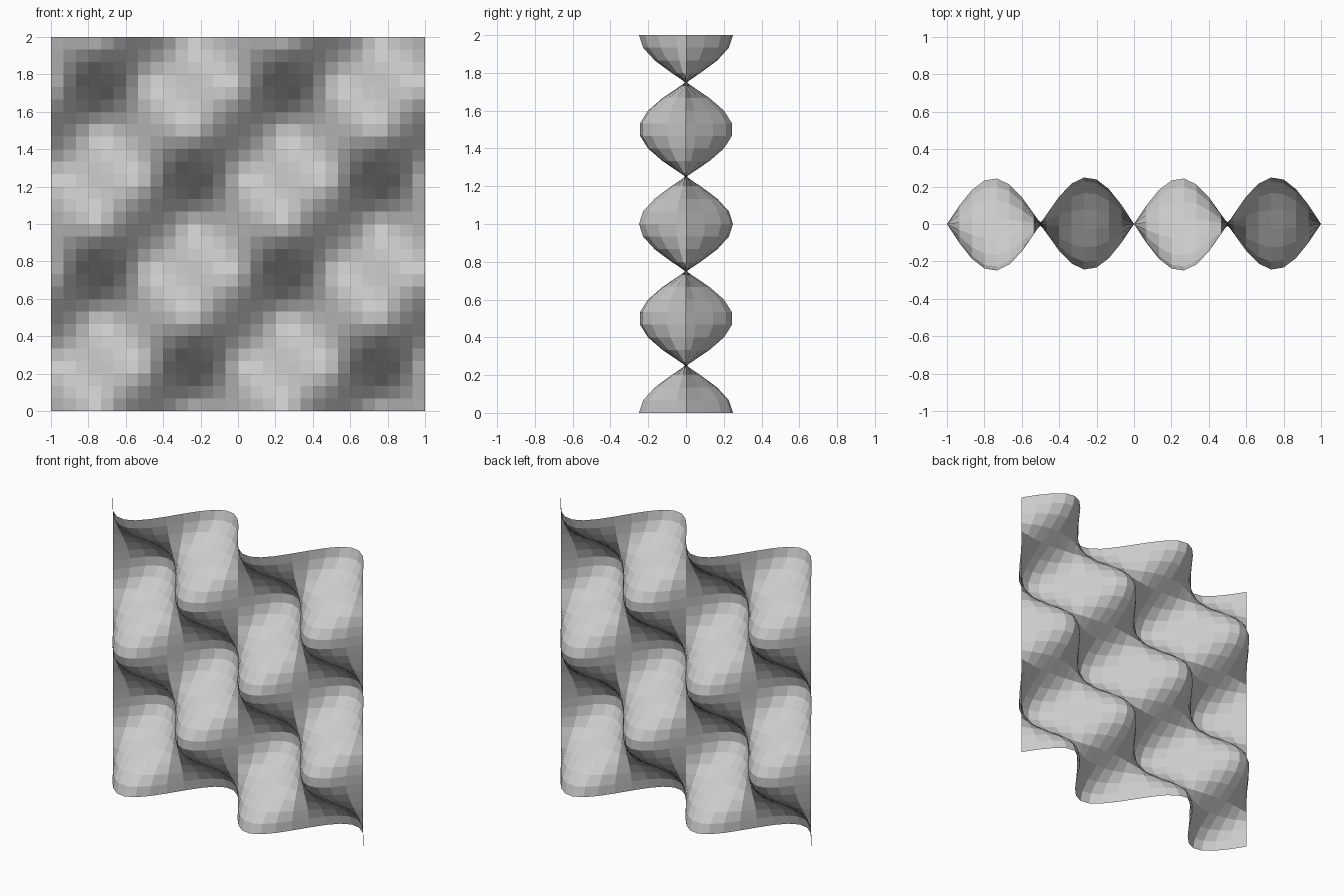
import bpy
from math import sin, cos, pi

if "Cube" in bpy.data.objects:
    bpy.data.objects.remove(bpy.data.objects["Cube"])

N = 30          # cells along each side
SIZE = 2.0
AMP = 0.25      # wave height

# grid points of the egg-crate wave, standing upright in the xz plane
verts = []
for j in range(N + 1):
    for i in range(N + 1):
        x = -SIZE / 2 + SIZE * i / N
        z = SIZE * j / N
        verts.append((x, -AMP * sin(2 * pi * x) * cos(2 * pi * z), z))

# flat quads, each starting at its lower left corner
faces = []
for j in range(N):
    for i in range(N):
        a = j * (N + 1) + i
        faces.append((a, a + 1, a + N + 2, a + N + 1))

mesh = bpy.data.meshes.new("wavy_panel")
mesh.from_pydata(verts, [], faces)
mesh.update()
panel = bpy.data.objects.new("wavy_panel", mesh)
bpy.context.collection.objects.link(panel)
